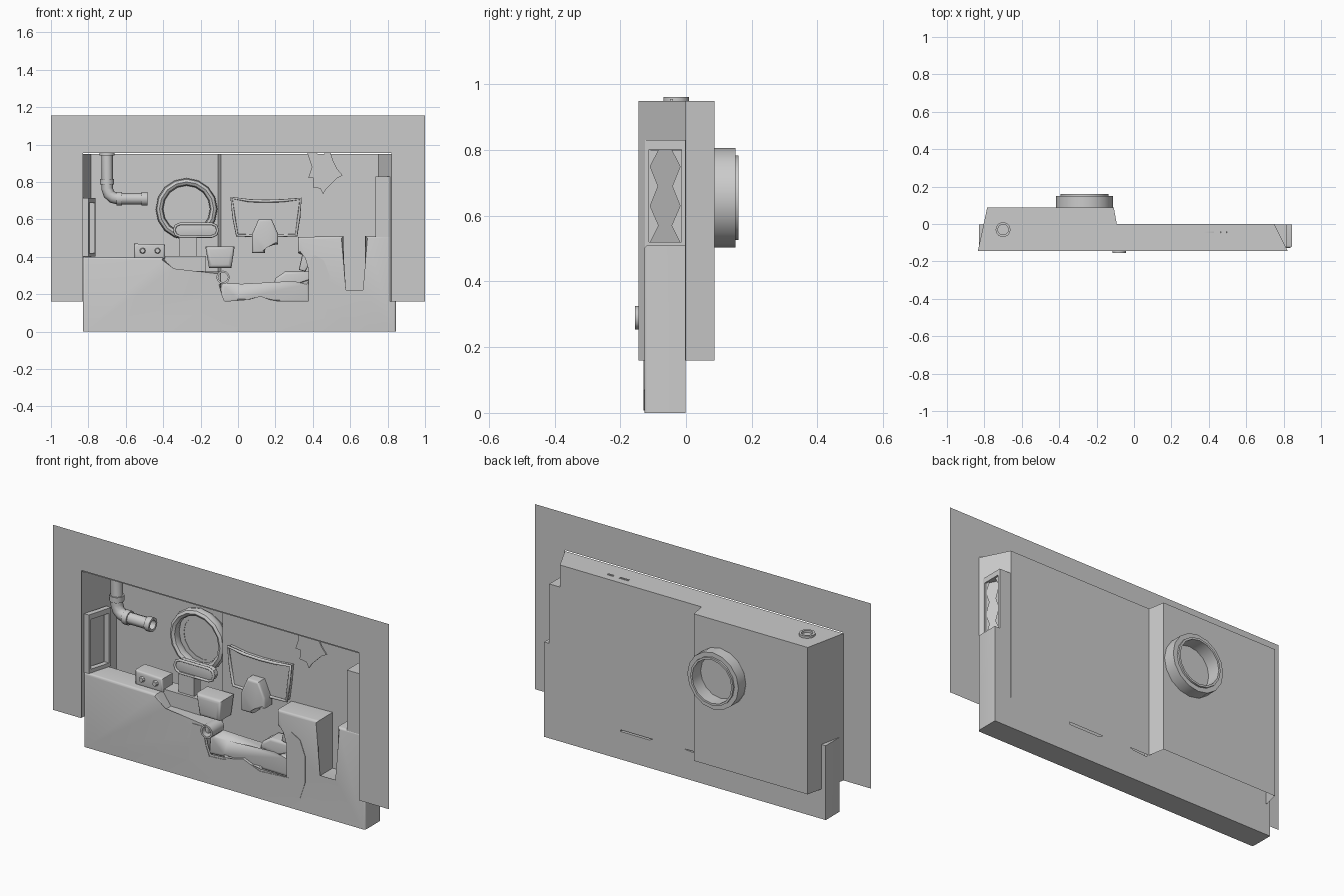
import bpy, bmesh, math
from mathutils import Vector

if "Cube" in bpy.data.objects:
    bpy.data.objects.remove(bpy.data.objects["Cube"])


def finish(name, bm, smooth=True, merge=True):
    if merge:
        bmesh.ops.remove_doubles(bm, verts=bm.verts, dist=1e-5)
    bmesh.ops.recalc_face_normals(bm, faces=bm.faces)
    me = bpy.data.meshes.new(name)
    bm.to_mesh(me)
    bm.free()
    ob = bpy.data.objects.new(name, me)
    bpy.context.collection.objects.link(ob)
    if smooth:
        bpy.ops.object.select_all(action='DESELECT')
        ob.select_set(True)
        bpy.context.view_layer.objects.active = ob
        bpy.ops.object.shade_smooth_by_angle(angle=math.radians(40))
    return ob


def sheet(name, polys, smooth=False):
    """Thin surface from a list of polygons."""
    bm = bmesh.new()
    for p in polys:
        bm.faces.new([bm.verts.new(c) for c in p])
    return finish(name, bm, smooth)


def extrude(name, pts, y0, y1, bevel=0.0):
    """Front (x, z) outline pushed from y0 back to y1, front rim optionally rounded."""
    bm = bmesh.new()
    front = [bm.verts.new((x, y0, z)) for x, z in pts]
    back = [bm.verts.new((x, y1, z)) for x, z in pts]
    f = bm.faces.new(front)
    bm.faces.new(back[::-1])
    n = len(pts)
    for i in range(n):
        j = (i + 1) % n
        bm.faces.new((front[i], back[i], back[j], front[j]))
    if bevel:
        rim = [e for e in f.edges if max(v.co.z for v in e.verts) > 0.01]
        bmesh.ops.bevel(bm, geom=rim, offset=bevel, segments=3, profile=0.5, affect='EDGES')
    return finish(name, bm)


def prism(name, plan, z0, z1):
    """Plan (x, y) outline raised from z0 to z1."""
    bm = bmesh.new()
    lo = [bm.verts.new((x, y, z0)) for x, y in plan]
    hi = [bm.verts.new((x, y, z1)) for x, y in plan]
    bm.faces.new(lo)
    bm.faces.new(hi)
    for i in range(len(plan)):
        j = (i + 1) % len(plan)
        bm.faces.new((lo[i], lo[j], hi[j], hi[i]))
    return finish(name, bm, False)


def lathe(name, profile, centre, axis, sides=16):
    """Closed (radius, offset) profile turned round an axis."""
    q = Vector((0, 0, 1)).rotation_difference(Vector(axis))
    bm = bmesh.new()
    rows = []
    for i in range(sides):
        a = 2 * math.pi * i / sides
        rows.append([bm.verts.new(q @ Vector((r * math.cos(a), r * math.sin(a), h)) + Vector(centre))
                     for r, h in profile])
    for i in range(sides):
        a, b = rows[i], rows[(i + 1) % sides]
        for k in range(len(profile)):
            m = (k + 1) % len(profile)
            bm.faces.new((a[k], b[k], b[m], a[m]))
    return finish(name, bm)


def tube(name, pts, r, closed=False):
    cu = bpy.data.curves.new(name, 'CURVE')
    cu.dimensions = '3D'
    cu.bevel_depth = r
    cu.bevel_resolution = 2
    sp = cu.splines.new('POLY')
    sp.points.add(len(pts) - 1)
    for p, c in zip(sp.points, pts):
        p.co = (*c, 1)
        p.radius = 1
    sp.use_cyclic_u = closed
    sp.use_smooth = True
    ob = bpy.data.objects.new(name, cu)
    bpy.context.collection.objects.link(ob)
    return ob


# Flat front surround and the stepped room shell behind it
F, B, T = -0.145, 0.16, 0.95
sheet("front_surround", [
    [(x0, F, z0), (x1, F, z0), (x1, F, z1), (x0, F, z1)] for x0, x1, z0, z1 in
    [(-1, -0.83, B, 0.955), (0.82, 1, B, 0.955), (-1, 1, 0.955, 1.155)]])
plan = [(-0.835, F), (-0.785, 0.087), (-0.108, 0.087), (-0.092, 0), (0.75, 0), (0.822, F)]
walls = [[(*a, B), (*b, B), (*b, T), (*a, T)] for a, b in zip(plan, plan[1:])]
sheet("room_shell", walls + [[(x, y, T) for x, y in plan]])

# Long base block with the stepped furniture outline
base = [(-0.83, 0), (0.845, 0), (0.845, 0.51), (0.68, 0.51), (0.68, 0.21), (0.565, 0.21),
        (0.565, 0.51), (0.32, 0.505), (0.32, 0.42), (0.37, 0.40), (0.39, 0.33), (0.39, 0.15),
        (0.22, 0.15), (0.12, 0.19), (0.0, 0.155), (-0.08, 0.15), (-0.1, 0.20), (-0.09, 0.25),
        (-0.09, 0.32), (-0.35, 0.325), (-0.40, 0.395), (-0.83, 0.40)]
extrude("base_block", base, -0.127, -0.002, 0.012)

# Flat U-shaped front patch
extrude("front_patch", [
    (-0.18, 0.30), (-0.20, 0.20), (-0.20, 0.10), (-0.08, 0.04), (0.08, 0.008), (0.22, 0.01),
    (0.34, 0.045), (0.46, 0.07), (0.49, 0.16), (0.49, 0.30), (0.46, 0.38), (0.41, 0.41),
    (0.38, 0.38), (0.40, 0.30), (0.39, 0.16), (0.22, 0.15), (0.12, 0.19), (0.0, 0.155),
    (-0.08, 0.15), (-0.10, 0.20), (-0.12, 0.30)], -0.13, -0.12)

# Lounge piece in the hollow, with raised end and cup
extrude("lounge_body", [(-0.10, 0.15), (0.0, 0.155), (0.12, 0.19), (0.22, 0.15), (0.39, 0.15),
                        (0.385, 0.28), (0.30, 0.25), (0.02, 0.255), (-0.09, 0.26)],
        -0.115, -0.03, 0.02)
extrude("lounge_back", [(0.19, 0.25), (0.39, 0.23), (0.39, 0.32), (0.25, 0.32), (0.20, 0.285)],
        -0.09, -0.01, 0.015)
lathe("cup", [(0.036, -0.05), (0.036, 0.05), (0.026, 0.05), (0.026, -0.05)],
      (-0.08, -0.105, 0.29), (0, -1, 0), 12)
extrude("side_arm", [(0.325, 0.33), (0.36, 0.32), (0.385, 0.37), (0.345, 0.42)], -0.10, -0.03, 0.008)

# Cushion block
extrude("cushion", [(-0.155, 0.34), (-0.035, 0.34), (-0.018, 0.455), (-0.175, 0.455)],
        -0.115, -0.01, 0.02)

# Round window: front ring and rear collar
bm = bmesh.new()
bm.free()
C = (-0.275, 0.06, 0.655)
lathe("window_ring", [(0.145 + 0.02 * math.cos(t), 0.028 * math.sin(t))
                      for t in [k * math.pi / 4 for k in range(8)]], C, (0, 1, 0), 16)
lathe("window_collar", [(0.152, 0.085), (0.152, 0.15), (0.128, 0.15), (0.128, 0.16),
                        (0.117, 0.16), (0.117, 0.085)], (-0.265, 0, 0.655), (0, 1, 0), 16)

# Bent pipe with collars and roof outlet
P = -0.03
tube("pipe", [(-0.70, P, 0.955), (-0.70, P, 0.765), (-0.69, P, 0.735), (-0.67, P, 0.717),
              (-0.64, P, 0.71), (-0.49, P, 0.71)], 0.031)
for name, c, ax in [("upper_pipe_collar", (-0.70, P, 0.80), (0, 0, 1)),
                    ("lower_pipe_collar", (-0.635, P, 0.71), (1, 0, 0)),
                    ("pipe_end", (-0.50, P, 0.71), (1, 0, 0))]:
    lathe(name, [(0.037, -0.015), (0.037, 0.015), (0.025, 0.015), (0.025, -0.015)], c, ax, 12)
lathe("roof_outlet", [(0.04, -0.01), (0.04, 0.012), (0.028, 0.012), (0.028, -0.01)],
      (-0.70, P, 0.95), (0, 0, 1), 14)

# Control box with two knobs
extrude("control_box", [(-0.555, 0.39), (-0.39, 0.39), (-0.39, 0.465), (-0.555, 0.47)],
        -0.085, 0.0, 0.012)
for x in (-0.51, -0.43):
    lathe("control_knob", [(0.0, 0.0), (0.016, 0.0), (0.012, 0.012), (0.0, 0.012)],
          (x, -0.085, 0.432), (0, -1, 0), 8)

# Stool: plinth, stem and oval rimmed seat
extrude("stool_plinth", [(-0.40, 0.32), (-0.17, 0.32), (-0.17, 0.405), (-0.40, 0.405)], -0.07, 0.02)
extrude("stool_stem", [(-0.315, 0.40), (-0.222, 0.40), (-0.222, 0.515), (-0.315, 0.515)], -0.055, 0.0)
oval = []
for s, x in ((1, -0.14), (-1, -0.31)):
    for k in range(5):
        a = -math.pi / 2 + k * math.pi / 4
        oval.append((x + s * 0.032 * math.cos(a), 0.542 + s * 0.034 * math.sin(a)))
extrude("stool_seat", oval, -0.05, -0.015, 0.008)
tube("stool_rim", [(x, -0.05, z) for x, z in oval], 0.007, True)

# Fan-shaped chair back with rim, and its small seat
fan = [(-0.035, 0.715), (0.06, 0.70), (0.15, 0.697), (0.24, 0.70), (0.335, 0.71),
       (0.325, 0.61), (0.312, 0.515), (0.15, 0.51), (-0.005, 0.515), (-0.022, 0.61)]
extrude("chair_back", fan, -0.03, -0.004)
tube("chair_rim", [(x, -0.032, z) for x, z in fan], 0.008, True)
extrude("chair_seat", [(0.075, 0.42), (0.145, 0.42), (0.145, 0.462), (0.215, 0.465), (0.215, 0.52),
                       (0.18, 0.60), (0.11, 0.60), (0.075, 0.52)], -0.085, -0.02, 0.012)

# Torn scrap hanging through the ceiling
extrude("torn_scrap", [(0.37, 0.955), (0.42, 0.955), (0.43, 0.948), (0.46, 0.948), (0.465, 0.955),
                       (0.495, 0.955), (0.51, 0.91), (0.53, 0.87), (0.56, 0.835), (0.53, 0.82),
                       (0.50, 0.79), (0.47, 0.76), (0.455, 0.735), (0.44, 0.765), (0.40, 0.77),
                       (0.405, 0.82), (0.375, 0.82), (0.395, 0.88)], -0.048, -0.04)

# Slanted left-wall frame and boxed right-wall window
def along(a, b, t0, t1, w):
    p = [(a[0] + (b[0] - a[0]) * t, a[1] + (b[1] - a[1]) * t) for t in (t0, t1)]
    return [p[0], p[1], (p[1][0] + w, p[1][1]), (p[0][0] + w, p[0][1])]


def wall_frame(name, a, b, w, z0, z1):
    for part, t0, t1, lo, hi in [("front_post", 0, 0.1, z0, z1), ("back_post", 0.9, 1, z0, z1),
                                 ("top_rail", 0.1, 0.9, z1 - 0.028, z1),
                                 ("bottom_rail", 0.1, 0.9, z0, z0 + 0.02)]:
        prism(name + "_" + part, along(a, b, t0, t1, w), lo, hi)


wall_frame("left_frame", (-0.828, -0.125), (-0.79, 0.01), 0.028, 0.40, 0.715)
wall_frame("right_window", (0.735, -0.125), (0.735, -0.002), 0.08, 0.50, 0.83)

# Broken glass teeth left in the right window
for x in (0.742, 0.808):
    for y, s in ((-0.113, 1), (-0.014, -1)):
        zs = [0.52, 0.57, 0.63, 0.69, 0.75, 0.80]
        ds = [0.005, 0.03, 0.004, 0.028, 0.004, 0.03]
        sheet("broken_glass", [[(x, y, 0.52)] + [(x, y + s * d, z) for z, d in zip(zs, ds)]
                               + [(x, y, 0.80)]])
